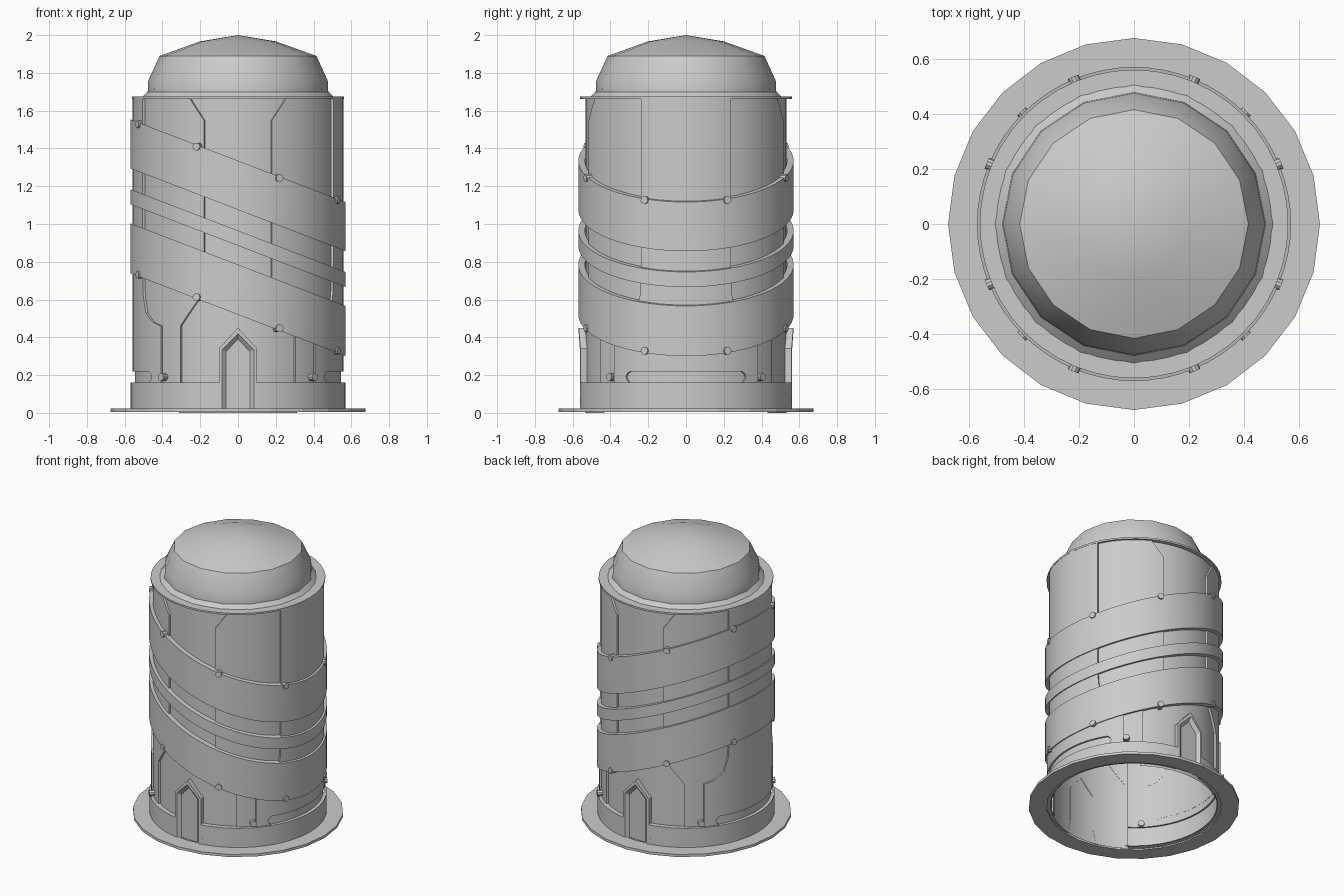
import bpy, bmesh
from math import cos, sin, radians, pi, sqrt

if "Cube" in bpy.data.objects:
    bpy.data.objects.remove(bpy.data.objects["Cube"])

SLOPE = 0.384   # tilt of the wrapped bands (z falls toward +x)


def finish(bm, name, smooth=True):
    bm.normal_update()
    me = bpy.data.meshes.new(name)
    bm.to_mesh(me)
    bm.free()
    ob = bpy.data.objects.new(name, me)
    bpy.context.collection.objects.link(ob)
    if smooth:
        bpy.ops.object.select_all(action='DESELECT')
        ob.select_set(True)
        bpy.context.view_layer.objects.active = ob
        bpy.ops.object.shade_smooth_by_angle(angle=radians(25))
    return ob


def orient(bm):
    bmesh.ops.recalc_face_normals(bm, faces=bm.faces)
    bm.normal_update()
    s = 0
    for f in bm.faces:
        c = f.calc_center_median()
        s += f.calc_area() * (f.normal.x * c.x + f.normal.y * c.y)
    if s < 0:
        bmesh.ops.reverse_faces(bm, faces=bm.faces)


def lathe(name, profile, segs, tilt=0.0, closed=False, smooth=True):
    """Revolve (r, z) points; tilt shears the rings along x."""
    bm = bmesh.new()
    rings = []
    for r, z in profile:
        if r == 0:
            rings.append([bm.verts.new((0, 0, z))] * segs)
            continue
        pts = [(r * cos(2 * pi * i / segs), r * sin(2 * pi * i / segs)) for i in range(segs)]
        rings.append([bm.verts.new((x, y, z - tilt * x)) for x, y in pts])
    pairs = list(zip(rings, rings[1:])) + ([(rings[-1], rings[0])] if closed else [])
    for a, b in pairs:
        for i in range(segs):
            j = (i + 1) % segs
            quad = list(dict.fromkeys((a[i], a[j], b[j], b[i])))
            bm.faces.new(quad)
    orient(bm)
    return finish(bm, name, smooth)


def plate(name, outline, centre, r_out, r_in=None):
    """Bend an (angle, z) outline around the tower, with walls going in to r_in."""
    bm = bmesh.new()
    bm.faces.new([bm.verts.new((a, 0, z)) for a, z in outline])
    for a in range(-85, 90, 5):
        bmesh.ops.bisect_plane(bm, geom=bm.verts[:] + bm.edges[:] + bm.faces[:],
                               plane_co=(a + 0.01, 0, 0), plane_no=(1, 0, 0), dist=1e-4)
    if r_in:
        rim = [e for e in bm.edges if e.is_boundary]
        new = bmesh.ops.extrude_edge_only(bm, edges=rim)["geom"]
        for v in new:
            if isinstance(v, bmesh.types.BMVert):
                v.co.y = 1
    for v in bm.verts:
        r = r_in if v.co.y > 0.5 else r_out
        t = radians(centre + v.co.x)
        v.co = (r * cos(t), r * sin(t), v.co.z)
    orient(bm)
    return finish(bm, name)


def mirrored(half):
    """Half outline on the right (bottom to top) plus its mirror image."""
    return half + [(-a, z) for a, z in reversed(half)]


# Foot flange, rim and faceted dome
lathe("foot_flange", [(.56, .006), (.675, .006), (.675, .024), (.56, .024)], 24,
      closed=True, smooth=False)
lathe("top_rim", [(.50, 1.675), (.56, 1.675), (.56, 1.663), (.53, 1.663)], 48)
lathe("dome", [(.51, 1.67), (.478, 1.70), (.475, 1.76), (.415, 1.89), (.2, 1.967), (0, 2.0)], 16)

# Stepped wall: side plates, middle plates; lower legs and slot at the bottom
side_half = [(32, .22), (34, .208), (34.8, .19), (34, .172), (32.5, .16), (43, .16), (43, .46),
             (36, .48), (29, .53), (26, .62), (25.3, .72), (25.3, 1.665)]
mid_half = [(56, .02), (56, .46), (67.5, .6), (70.7, .66), (70.7, 1.55), (62, 1.665)]
for tag, c in (("right", 0), ("left", 180)):
    plate(tag + "_side_wall", mirrored(side_half), c, .558, .545)
    plate(tag + "_middle_wall", mirrored(mid_half), c, .546, .53)
    plate(tag + "_base_skirt", mirrored([(80, .015), (80, .16)]), c, .568, .535)

# Front and back: inner wall and pointed doorway
frame = [(12.3, .02), (10.3, .10), (10.3, .34), (0, .45)]
inner = [(8.6, .07), (8.6, .07), (8.6, .335), (0, .42)]
deep = [(6.6, .08), (6.6, .08), (6.6, .325), (0, .39)]


def full(h):
    return h + [(-a, z) for a, z in reversed(h[:-1])]


for tag, c in (("front", -90), ("back", 90)):
    plate(tag + "_inner_wall", mirrored([(36, 0), (36, 1.665)]), c, .532)
    bm = bmesh.new()
    loops = []
    for pts, r in ((frame, .53), (frame, .568), (inner, .568), (deep, .545)):
        loop = []
        for a, z in full(pts):
            t = radians(c + a)
            zz = .02 if pts is not frame and z < .09 else z
            loop.append(bm.verts.new((r * cos(t), r * sin(t), zz)))
        loops.append(loop)
    for a, b in zip(loops, loops[1:]):
        for i in range(len(a) - 1):
            bm.faces.new((a[i], a[i + 1], b[i + 1], b[i]))
    bm.faces.new(loops[-1])
    bmesh.ops.remove_doubles(bm, verts=bm.verts, dist=1e-5)
    orient(bm)
    finish(bm, tag + "_doorway", smooth=False)

# Tilted bands wrapped around the tower
for name, lo, hi in (("upper_band", 1.075, 1.335), ("thin_band", .885, .965),
                     ("lower_band", .52, .785)):
    lathe(name, [(.535, lo), (.57, lo), (.57, hi), (.535, hi)], 64, tilt=SLOPE)


# Studs along the band edges and just above the skirt
def stud(name, angle, z):
    t = radians(angle)
    bpy.ops.mesh.primitive_cylinder_add(vertices=10, radius=.021, depth=.045,
                                        location=(.556 * cos(t), .556 * sin(t), z),
                                        rotation=(0, pi / 2, t))
    bpy.context.object.name = name


for k in range(8):
    a = 22.5 + 45 * k
    drop = SLOPE * .565 * cos(radians(a))
    stud("upper_stud", a, 1.327 - drop)
    stud("lower_stud", a, .53 - drop)
for k in range(4):
    stud("skirt_stud", 45 + 90 * k, .19)
